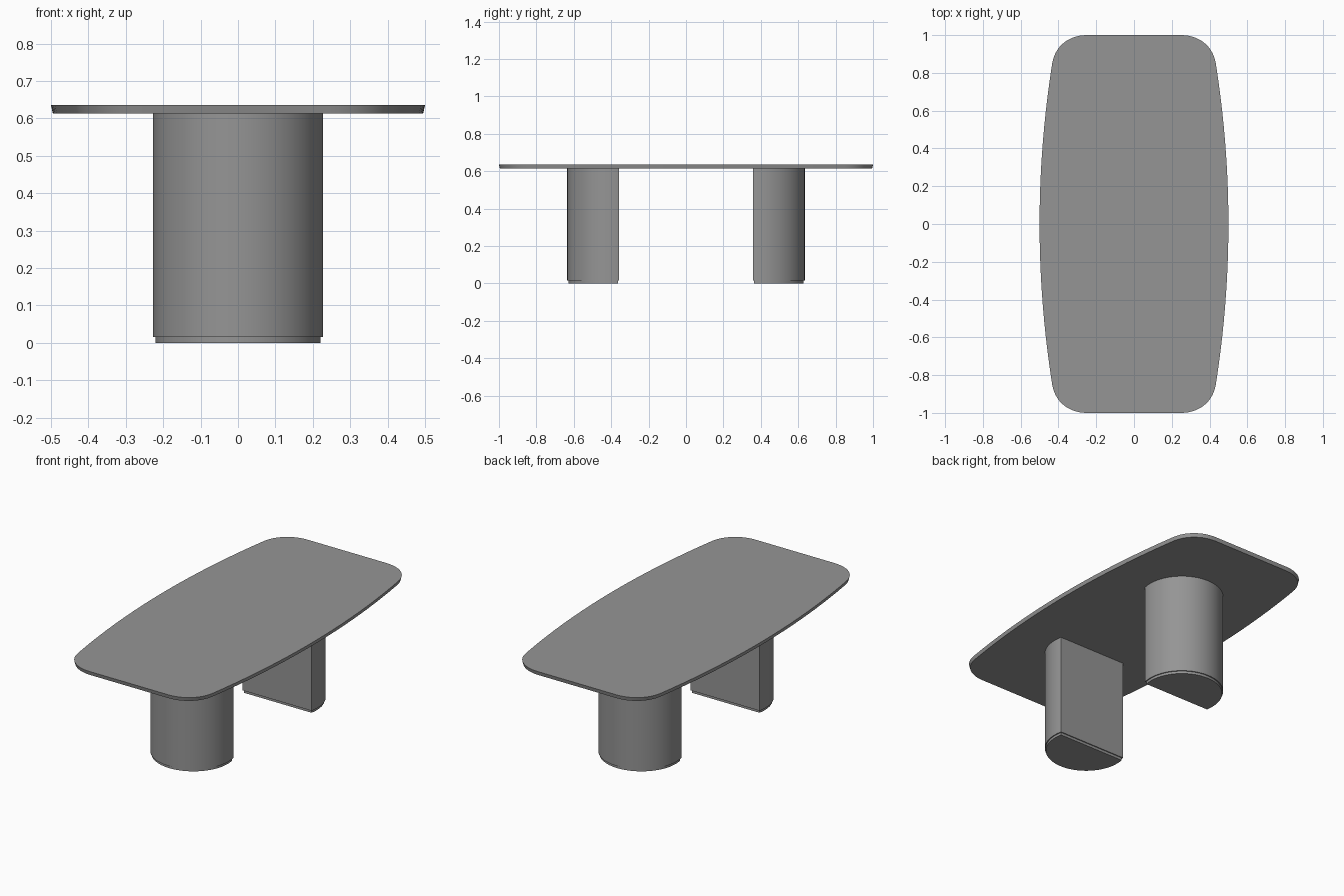
import bpy, bmesh, math
from mathutils import Vector
from mathutils.geometry import interpolate_bezier

cube = bpy.data.objects.get("Cube")
if cube:
    bpy.data.objects.remove(cube)

grey = bpy.data.materials.new("mid grey")
grey.use_nodes = True
colour = (0.3, 0.3, 0.3, 1)
grey.diffuse_color = colour
grey.node_tree.nodes["Principled BSDF"].inputs["Base Color"].default_value = colour


def loft(name, sections):
    """Solid through stacked outlines, each given as (points, z)."""
    bm = bmesh.new()
    rings = [[bm.verts.new((x, y, z)) for x, y in pts] for pts, z in sections]
    for low, high in zip(rings, rings[1:]):
        for i in range(len(low)):
            j = (i + 1) % len(low)
            bm.faces.new((low[i], low[j], high[j], high[i]))
    bm.faces.new(rings[0][::-1])
    bm.faces.new(rings[-1])
    bmesh.ops.recalc_face_normals(bm, faces=bm.faces)
    mesh = bpy.data.meshes.new(name)
    bm.to_mesh(mesh)
    bm.free()
    mesh.materials.append(grey)
    obj = bpy.data.objects.new(name, mesh)
    bpy.context.collection.objects.link(obj)
    bpy.ops.object.select_all(action='DESELECT')
    bpy.context.view_layer.objects.active = obj
    obj.select_set(True)
    bpy.ops.object.shade_smooth_by_angle(angle=math.radians(30))
    return obj


def top_outline(inset):
    """Boat shape: bowed long sides, soft corners, straight ends."""
    bow = 0.0926
    side = [Vector((0.5 - bow * y * y, y)) for y in (i * 0.085 for i in range(11))]
    start, end = side[-1], Vector((0.25, 1))
    corner = Vector((0.41, 1))
    curve = interpolate_bezier(start, start.lerp(corner, 0.6),
                               end.lerp(corner, 0.6), end, 14)
    quarter = side + [p.to_2d() for p in curve[1:]]
    quarter = [(p.x * (1 - inset / 0.5), p.y * (1 - inset)) for p in quarter]
    half = quarter + [(-x, y) for x, y in quarter[:0:-1]]
    return half + [(-x, -y) for x, y in half]


def leg_outline(sign, inset):
    """Round column cut flat on the side facing the table centre."""
    radius, centre, flat = 0.227 - inset, 0.408, 0.358 + inset
    a = math.asin((centre - flat) / radius)
    steps = 48
    angles = [-a + (math.pi + 2 * a) * i / steps for i in range(steps + 1)]
    return [(radius * math.cos(t), sign * (centre + radius * math.sin(t)))
            for t in angles]


# Table top with undercut edge
loft("table_top", [(top_outline(0.005), 0.613), (top_outline(0), 0.635)])

# Two legs, each on a slightly recessed plinth
for label, sign in (("front", -1), ("back", 1)):
    loft(label + "_leg", [(leg_outline(sign, 0), 0.015), (leg_outline(sign, 0), 0.613)])
    loft(label + "_plinth", [(leg_outline(sign, 0.006), 0), (leg_outline(sign, 0.006), 0.015)])
